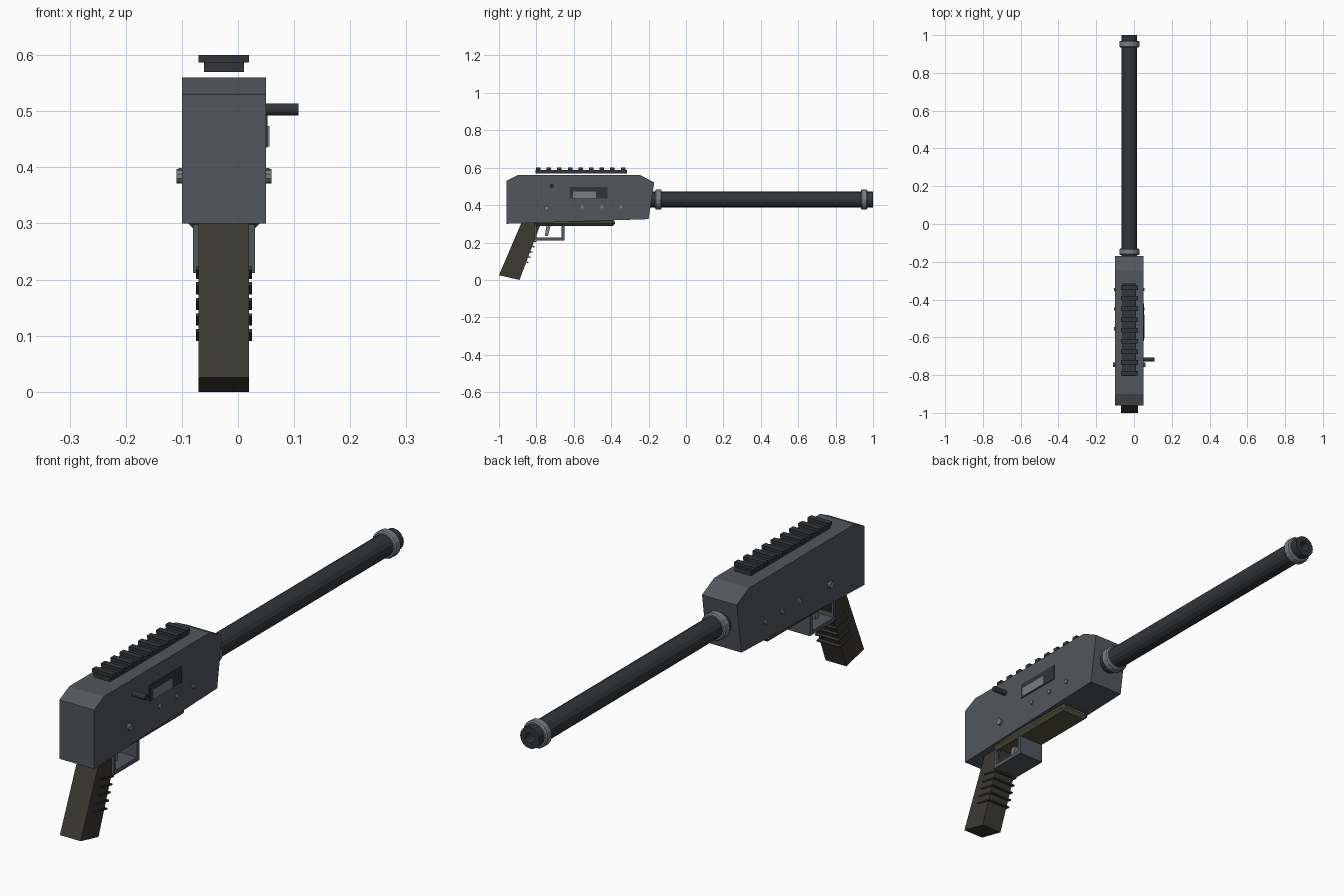
import bpy, bmesh
from math import radians, pi
from mathutils import Matrix, Vector

if "Cube" in bpy.data.objects:
    bpy.data.objects.remove(bpy.data.objects["Cube"])

CX = -0.025          # centre plane of the body


def material(name, rgb):
    m = bpy.data.materials.new(name)
    m.diffuse_color = (*rgb, 1)
    m.use_nodes = True
    m.node_tree.nodes["Principled BSDF"].inputs["Base Color"].default_value = m.diffuse_color
    return m


BODY = material("slate", (0.085, 0.095, 0.11))
DARK = material("dark_metal", (0.032, 0.036, 0.04))
STEEL = material("steel", (0.19, 0.21, 0.225))
GRIP = material("grip_brown", (0.043, 0.041, 0.034))
OLIVE = material("olive", (0.09, 0.09, 0.055))


def finish(name, bm, mat):
    bmesh.ops.recalc_face_normals(bm, faces=bm.faces)
    me = bpy.data.meshes.new(name)
    bm.to_mesh(me)
    bm.free()
    me.materials.append(mat)
    ob = bpy.data.objects.new(name, me)
    bpy.context.collection.objects.link(ob)
    return ob


def box(name, x, y, z, mat, tilt=0):
    """Box from min/max pairs, optionally tilted about its own x axis."""
    bm = bmesh.new()
    c = Vector((sum(x) / 2, sum(y) / 2, sum(z) / 2))
    s = (x[1] - x[0], y[1] - y[0], z[1] - z[0], 1)
    bmesh.ops.create_cube(bm, size=1, matrix=Matrix.Translation(c)
                          @ Matrix.Rotation(tilt, 4, 'X') @ Matrix.Diagonal(s))
    return finish(name, bm, mat)


def extrude_profile(name, pts, x0, x1, mat):
    """Side profile of (y, z) points extruded along x."""
    bm = bmesh.new()
    f = bm.faces.new([bm.verts.new((x0, y, z)) for y, z in pts])
    r = bmesh.ops.extrude_face_region(bm, geom=[f])
    bmesh.ops.translate(bm, vec=(x1 - x0, 0, 0),
                        verts=[v for v in r["geom"] if isinstance(v, bmesh.types.BMVert)])
    return finish(name, bm, mat)


def lathe(name, pts, origin, mat, axis='Y', n=16):
    """Revolve (radius, distance) points around the y or x axis."""
    bm = bmesh.new()
    rot = Matrix.Rotation(-pi / 2, 4, 'X') if axis == 'Y' else Matrix.Rotation(pi / 2, 4, 'Y')
    vs = [bm.verts.new((r, 0, d)) for r, d in pts]
    es = [bm.edges.new(p) for p in zip(vs, vs[1:])]
    bmesh.ops.spin(bm, geom=vs + es, cent=(0, 0, 0), axis=(0, 0, 1), angle=2 * pi, steps=n)
    bmesh.ops.remove_doubles(bm, verts=bm.verts, dist=1e-5)
    bmesh.ops.transform(bm, matrix=Matrix.Translation(origin) @ rot, verts=bm.verts)
    return finish(name, bm, mat)


def rod(name, r, a, b, origin, mat, axis='Y', n=16):
    return lathe(name, [(0, a), (r, a), (r, b), (0, b)], origin, mat, axis, n)


# receiver
extrude_profile("receiver", [(-0.96, 0.30), (-0.96, 0.53), (-0.90, 0.56), (-0.245, 0.56),
                             (-0.17, 0.522), (-0.20, 0.325)], -0.10, 0.05, BODY)

# barrel with hollow muzzle, and collars
axis_pt = (CX, 0, 0.43)
lathe("barrel", [(0, -0.22), (0.042, -0.22), (0.042, 1.0), (0.02, 1.0), (0.02, 0.9), (0, 0.9)],
      axis_pt, DARK)
for label, y in (("rear", -0.165), ("front", 0.935)):
    lathe(label + "_collar", [(0.04, y), (0.048, y), (0.053, y + 0.005), (0.053, y + 0.03),
                              (0.048, y + 0.035), (0.04, y + 0.035)], axis_pt, STEEL)

# top rail
box("rail_base", (-0.061, 0.011), (-0.805, -0.315), (0.57, 0.588), DARK)
for i in range(9):
    y = -0.79 + i * 0.0567
    box(f"rail_tooth_{i}", (-0.07, 0.02), (y - 0.012, y + 0.012), (0.587, 0.60), DARK)

# side port, bolt and handle
box("port_plate", (0.045, 0.053), (-0.62, -0.42), (0.435, 0.497), DARK)
box("bolt", (0.045, 0.056), (-0.605, -0.48), (0.437, 0.474), STEEL)
rod("handle", 0.011, 0.03, 0.108, (0, -0.718, 0.503), DARK, 'X', 12)

# cross pins
rod("rear_pin", 0.013, -0.11, 0.06, (0, -0.745, 0.384), STEEL, 'X', 10)
for i, y in enumerate((-0.555, -0.45, -0.347)):
    rod(f"pin_{i}", 0.009, -0.106, 0.056, (0, y, 0.39), STEEL, 'X', 10)

# chamfered lower panel
panel = box("lower_panel", (-0.09, 0.04), (-0.81, -0.38), (0.289, 0.322), OLIVE)
bev = panel.modifiers.new("bevel", 'BEVEL')
bev.width = 0.012
bev.segments = 1

# grip with raised ridges
extrude_profile("grip", [(-1.0, 0.025), (-0.89, 0.0), (-0.775, 0.305), (-0.88, 0.305)],
                -0.07, 0.02, GRIP)
for i in range(5):
    z = 0.097 + i * 0.0278
    y = -0.89 + z * 0.377
    box(f"grip_ridge_{i}", (-0.075, 0.025), (y - 0.065, y + 0.012), (z - 0.003, z + 0.003),
        GRIP, radians(-12)).location.z = 0.004

# trigger guard loop and trigger
gx = (-0.08, 0.03)
box("guard_bottom", gx, (-0.81, -0.65), (0.212, 0.228), BODY)
box("guard_front", gx, (-0.666, -0.65), (0.22, 0.298), BODY)
box("guard_rear", gx, (-0.81, -0.798), (0.22, 0.298), BODY)
extrude_profile("trigger", [(-0.755, 0.235), (-0.738, 0.235), (-0.722, 0.298), (-0.745, 0.298)],
                -0.045, -0.005, STEEL)
